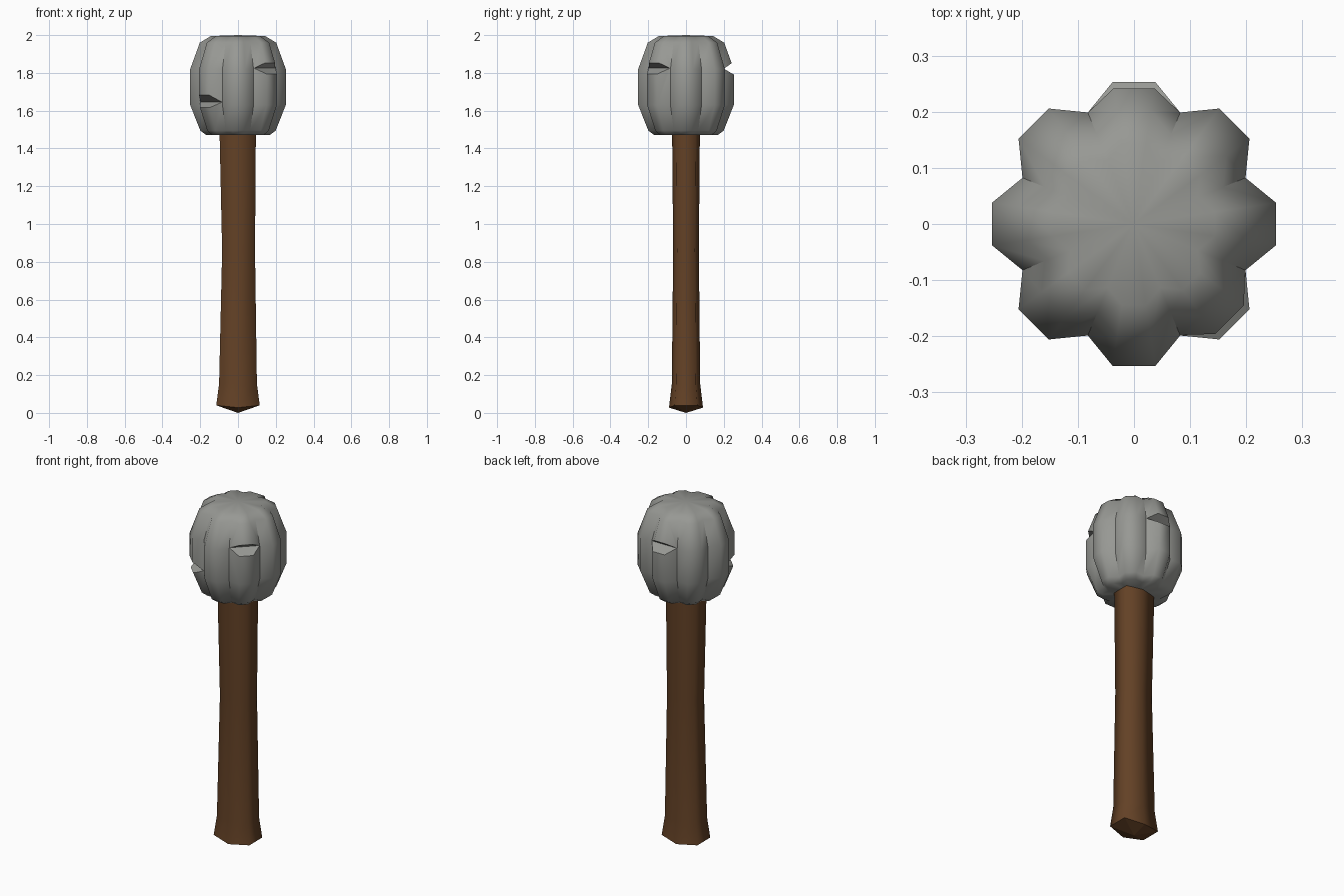
import bpy, bmesh, math
from mathutils import Vector, Matrix

if "Cube" in bpy.data.objects:
    bpy.data.objects.remove(bpy.data.objects["Cube"])


def material(name, rgb):
    m = bpy.data.materials.new(name)
    m.diffuse_color = (*rgb, 1)
    m.use_nodes = True
    m.node_tree.nodes["Principled BSDF"].inputs["Base Color"].default_value = m.diffuse_color
    return m


def loft(name, rings, bottom, top, mat):
    """Skin a stack of point rings and close both ends with fans."""
    bm = bmesh.new()
    loops = [[bm.verts.new(p) for p in ring] for ring in rings]
    n = len(loops[0])
    for lo, hi in zip(loops, loops[1:]):
        for i in range(n):
            j = (i + 1) % n
            bm.faces.new((lo[i], lo[j], hi[j], hi[i]))
    b, t = bm.verts.new(bottom), bm.verts.new(top)
    for i in range(n):
        j = (i + 1) % n
        bm.faces.new((b, loops[0][j], loops[0][i]))
        bm.faces.new((t, loops[-1][i], loops[-1][j]))
    bmesh.ops.recalc_face_normals(bm, faces=bm.faces)
    me = bpy.data.meshes.new(name)
    bm.to_mesh(me)
    bm.free()
    ob = bpy.data.objects.new(name, me)
    bpy.context.collection.objects.link(ob)
    if mat:
        me.materials.append(mat)
    return ob


stone = material("grey stone", (0.31, 0.315, 0.295))
wood = material("brown wood", (0.125, 0.053, 0.019))

# Wooden handle: six-sided, wider in x, flared at the foot
def hexagon(z, a, c, d, x=0.0, front_dz=0.0):
    pts = [(a, -d), (a, d), (0, c), (-a, d), (-a, -d), (0, -c)]
    return [(px + x, py, z - (front_dz if px == 0 else 0)) for px, py in pts]


handle = loft("handle", [
    hexagon(0.04, 0.115, 0.09, 0.06, 0, 0.012),
    hexagon(0.155, 0.1, 0.075, 0.052),
    hexagon(0.86, 0.087, 0.068, 0.047, 0.003),
    hexagon(1.55, 0.097, 0.074, 0.051, -0.002),
], (0, 0, 0), (0, 0, 1.55), wood)
for p in handle.data.polygons:
    p.use_smooth = abs(p.normal.z) < 0.7

# Stone head: eight blunt lobes with creased valleys
def lobes(z, s):
    ring = []
    for k in range(8):
        rot = Matrix.Rotation(math.radians(45 * k), 3, 'Z')
        for p in ((0.253, -0.038), (0.253, 0.038), (0.1987, 0.0823)):
            ring.append(rot @ Vector((p[0] * s, p[1] * s, z)))
    return ring


head = loft("head", [
    lobes(1.47, 0.66), lobes(1.495, 0.79), lobes(1.63, 1.0),
    lobes(1.82, 1.0), lobes(1.96, 0.8), lobes(1.995, 0.57),
], (0, 0, 1.475), (0, 0, 2.0), stone)

# Chipped notches: wedges cut across single lobes
def cut_notch(angle, z):
    bm = bmesh.new()
    ends = []
    for y in (-0.083, 0.083):
        ends.append([bm.verts.new(p) for p in
                     ((0.2, y, z), (0.3, y, z + 0.07), (0.3, y, z - 0.058))])
    bm.faces.new(ends[0])
    bm.faces.new(ends[1])
    for i in range(3):
        j = (i + 1) % 3
        bm.faces.new((ends[0][i], ends[0][j], ends[1][j], ends[1][i]))
    bmesh.ops.recalc_face_normals(bm, faces=bm.faces)
    me = bpy.data.meshes.new("notch_cutter")
    bm.to_mesh(me)
    bm.free()
    me.materials.append(stone)
    cutter = bpy.data.objects.new("notch_cutter", me)
    cutter.rotation_euler.z = math.radians(angle)
    cutter.hide_render = True
    bpy.context.collection.objects.link(cutter)
    mod = head.modifiers.new("notch", 'BOOLEAN')
    mod.operation = 'DIFFERENCE'
    mod.solver = 'EXACT'
    mod.object = cutter
    bpy.context.view_layer.objects.active = head
    bpy.ops.object.modifier_apply(modifier=mod.name)
    bpy.data.objects.remove(cutter)


for angle, z in ((-45, 1.825), (225, 1.645), (90, 1.822)):
    cut_notch(angle, z)

bpy.ops.object.select_all(action='DESELECT')
head.select_set(True)
bpy.context.view_layer.objects.active = head
bpy.ops.object.shade_smooth_by_angle(angle=math.radians(54))
